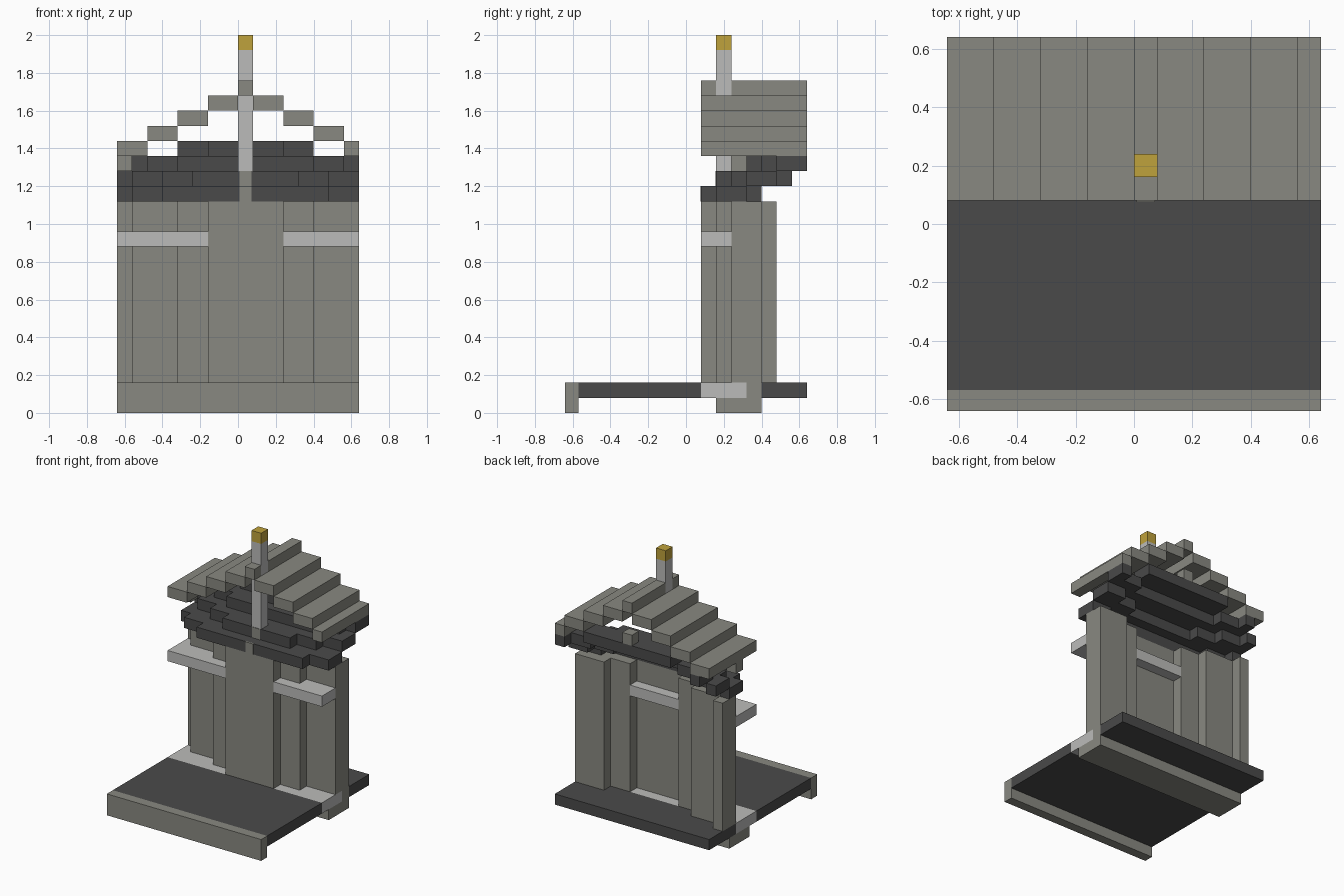
import bpy
import bmesh

old_cube = bpy.data.objects.get("Cube")
if old_cube:
    bpy.data.objects.remove(old_cube, do_unlink=True)

UNIT = 0.08          # edge of one block
HALF = 8             # half the footprint, in blocks
AXIS = 0.5           # the gate mirrors about the pole, half a block off centre


def material(name, red, green, blue):
    mat = bpy.data.materials.new(name)
    mat.use_nodes = True
    colour = (red, green, blue, 1)
    mat.diffuse_color = colour
    node = next(n for n in mat.node_tree.nodes if n.type == "BSDF_PRINCIPLED")
    node.inputs["Base Color"].default_value = colour
    return mat


stone = material("grey stone", 0.25, 0.25, 0.22)
dark = material("dark slate", 0.068, 0.068, 0.068)
pale = material("pale stone", 0.5, 0.5, 0.49)
gold = material("gold", 0.52, 0.36, 0.045)


def blocks(name, mat, boxes):
    """One object from boxes given as x, y and z ranges in blocks."""
    mesh = bpy.data.meshes.new(name)
    bm = bmesh.new()
    for ranges in boxes:
        verts = bmesh.ops.create_cube(bm, size=1)["verts"]
        for vert in verts:
            for axis, (low, high) in enumerate(ranges):
                vert.co[axis] = UNIT * (low if vert.co[axis] < 0 else high)
    bm.to_mesh(mesh)
    bm.free()
    mesh.materials.append(mat)
    obj = bpy.data.objects.new(name, mesh)
    bpy.context.collection.objects.link(obj)
    return obj


def mirrored(inner, outer):
    """X ranges between two distances from the axis, clipped to the footprint."""
    if inner == 0:
        pairs = [(AXIS - outer, AXIS + outer)]
    else:
        pairs = [(AXIS - outer, AXIS - inner), (AXIS + inner, AXIS + outer)]
    clipped = [(max(a, -HALF), min(b, HALF)) for a, b in pairs]
    return [(a, b) for a, b in clipped if b - a > 0.1]


def bands(edges, fronts, depth, z):
    """Staggered boxes that step backwards away from the axis."""
    boxes = []
    for inner, outer, front in zip([0] + edges, edges, fronts):
        back = min(front + depth, HALF)
        boxes += [(x, (front, back), z) for x in mirrored(inner, outer)]
    return boxes


full = (-HALF, HALF)
floor_z = (1, 2)

# Base: front step, floor slabs, threshold and foundation beam
blocks("front_step", stone, [(full, (-HALF, -7.1), (0, 2))])
blocks("front_floor", dark, [(full, (-7.1, 1), floor_z)])
blocks("threshold", pale, [(full, (1, 4), floor_z)])
blocks("rear_floor", dark, [((-HALF, 5), (4, HALF), floor_z),
                            ((5, HALF), (5, HALF), floor_z)])
blocks("floor_end", stone, [((5, HALF), (4, 5), floor_z)])
blocks("foundation_beam", stone, [(full, (2, 5), (0, 1))])

# Curved wall made of stepped piers
blocks("stepped_wall", stone, bands([2.5, 4.5, 7.5, 8.5], [1, 2, 3, 4], 2, (2, 14)))

# Pale ledge running through the wall
ledge_z = (11, 12)
blocks("front_ledge", pale, [((-7, -2), (1, 3), ledge_z), ((3, HALF), (1, 3), ledge_z),
                             ((-HALF, -7), (1, 4), ledge_z)])
blocks("rear_ledge", pale, [((-2, 3), (3, 4), ledge_z)])

# Dark brackets stepping up and back under the roof
blocks("lower_bracket", dark, bands([5.5, 7.5, 8.5], [1, 2, 3], 2, (14, 15)))
blocks("middle_bracket", dark, bands([3.5, 5.5, 7.5, 8.5], [2, 3, 4, 5], 2, (15, 16)))
blocks("upper_bracket", dark, bands([4.5, 6.5, 7.5], [4, 5, 6], 2, (16, 17)))
blocks("top_bracket", dark, bands([2.5, 4.5], [5, 6], 3, (17, 18)))
blocks("bracket_end", stone, [((-HALF, -7), (3, 4), (16, 17))])
blocks("rear_finial", stone, [((0, 1), (7, HALF), (18, 19))])

# Stepped arched roof, with the ridge split around the pole
roof = []
for step in range(4):
    inner = AXIS + 2 * step
    top = 21 - step
    roof += [(x, (1, HALF), (top - 1, top)) for x in mirrored(inner, inner + 2)]
ridge_z = (21, 22)
roof += [((0, 1), (1, 2), ridge_z), ((0, 1), (3, HALF), ridge_z)]
blocks("stepped_roof", stone, roof)

# Central pole with its foot and gold tip
blocks("pole_foot", stone, [((0.1, 0.9), (0.95, 1.1), (14, 15)),
                            ((0.1, 0.9), (1.95, 2.1), (15, 16))])
blocks("pole", pale, [((0, 1), (2, 3), (16, 24))])
blocks("pole_tip", gold, [((0, 1), (2, 3), (24, 25))])
